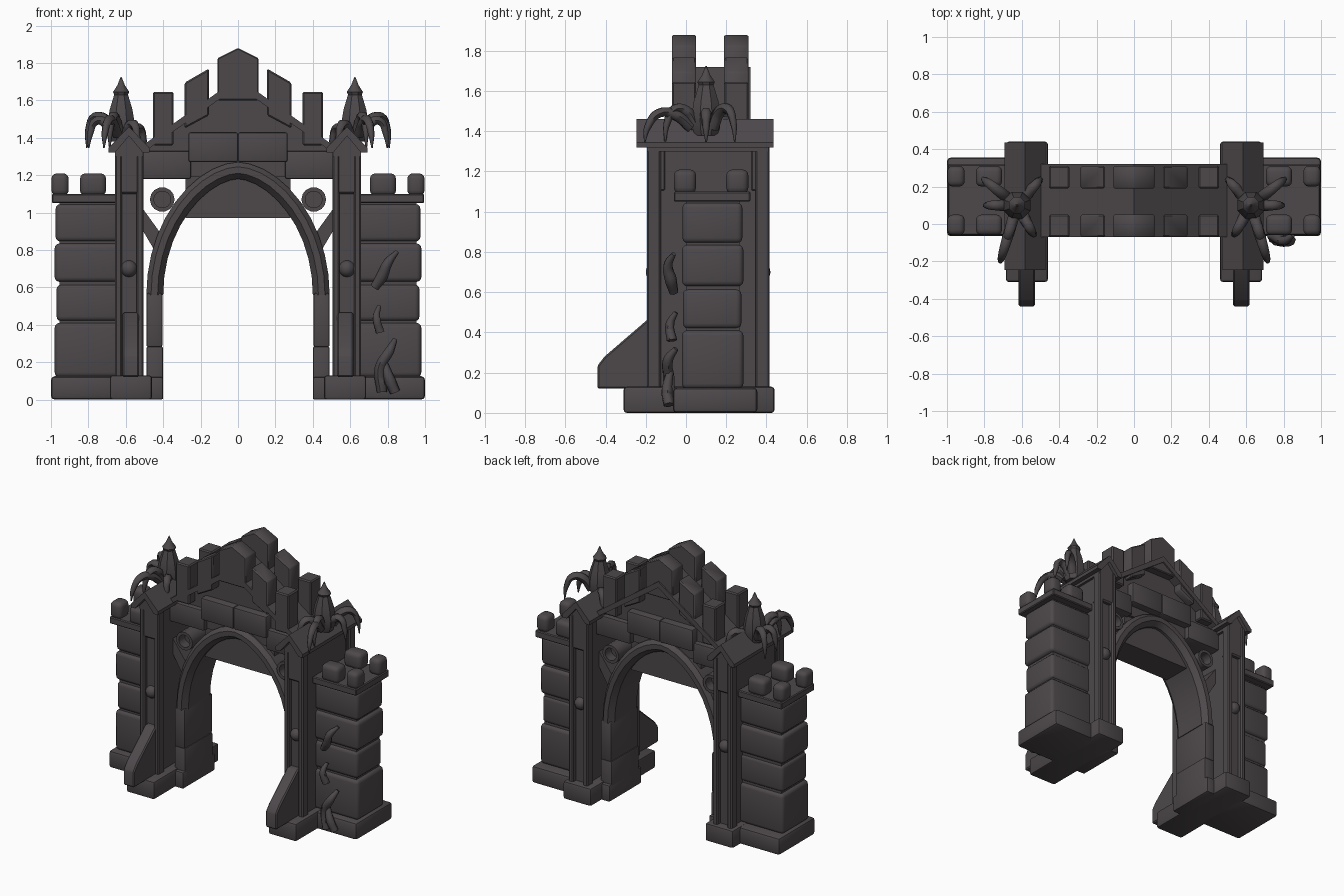
import bpy, bmesh, math
from mathutils import Vector

if "Cube" in bpy.data.objects:
    bpy.data.objects.remove(bpy.data.objects["Cube"])

stone = bpy.data.materials.new("dark_stone")
stone.diffuse_color = (0.075, 0.066, 0.071, 1)
stone.use_nodes = True
stone.node_tree.nodes["Principled BSDF"].inputs["Base Color"].default_value = stone.diffuse_color


def finish(name, bm, bevel=0.0, seg=2, angle=35):
    bmesh.ops.recalc_face_normals(bm, faces=bm.faces)
    if bevel:
        bmesh.ops.bevel(bm, geom=bm.edges[:], offset=bevel, segments=seg,
                        affect='EDGES', profile=0.5, clamp_overlap=True)
    me = bpy.data.meshes.new(name)
    bm.to_mesh(me)
    bm.free()
    me.materials.append(stone)
    for p in me.polygons:
        p.use_smooth = True
    me.set_sharp_from_angle(angle=math.radians(angle))
    ob = bpy.data.objects.new(name, me)
    bpy.context.collection.objects.link(ob)
    return ob


def prism(name, pts, a0, a1, axis='y', bevel=0.0, seg=2):
    """Extrude an outline (x,z) along y, or (y,z) along x."""
    bm = bmesh.new()
    mk = (lambda p, a: (p[0], a, p[1])) if axis == 'y' else (lambda p, a: (a, p[0], p[1]))
    lo = [bm.verts.new(mk(p, a0)) for p in pts]
    hi = [bm.verts.new(mk(p, a1)) for p in pts]
    bm.faces.new(lo)
    bm.faces.new(hi[::-1])
    for i in range(len(pts)):
        j = (i + 1) % len(pts)
        bm.faces.new((lo[i], lo[j], hi[j], hi[i]))
    return finish(name, bm, bevel, seg)


def box(name, x0, x1, y0, y1, z0, z1, bevel=0.0, seg=2):
    return prism(name, [(x0, z0), (x1, z0), (x1, z1), (x0, z1)], y0, y1, 'y', bevel, seg)


def lathe(name, prof, cx, cy, sides=8):
    """Turned shape from (radius, z) pairs."""
    bm = bmesh.new()
    rings = [[bm.verts.new((cx + r * math.cos(2 * math.pi * (k + .5) / sides),
                            cy + r * math.sin(2 * math.pi * (k + .5) / sides), z))
              for k in range(sides)] for r, z in prof]
    for a, b in zip(rings, rings[1:]):
        for k in range(sides):
            bm.faces.new((a[k], a[(k + 1) % sides], b[(k + 1) % sides], b[k]))
    bm.faces.new(rings[0])
    bm.faces.new(rings[-1])
    return finish(name, bm, angle=40)


def tube(name, pts, radii):
    """Tapered tube through points."""
    cu = bpy.data.curves.new(name, 'CURVE')
    cu.dimensions = '3D'
    cu.bevel_depth = 1.0
    cu.bevel_resolution = 1
    cu.resolution_u = 5
    cu.use_fill_caps = True
    sp = cu.splines.new('BEZIER')
    sp.bezier_points.add(len(pts) - 1)
    for bp, p, r in zip(sp.bezier_points, pts, radii):
        bp.co, bp.radius = p, r
        bp.handle_left_type = bp.handle_right_type = 'AUTO'
    tmp = bpy.data.objects.new(name + "_path", cu)
    bpy.context.collection.objects.link(tmp)
    bpy.context.view_layer.update()
    me = bpy.data.meshes.new_from_object(tmp.evaluated_get(bpy.context.evaluated_depsgraph_get()))
    bpy.data.objects.remove(tmp)
    bm = bmesh.new()
    bm.from_mesh(me)
    return finish(name, bm, angle=60)


def sx(s, a, b):
    return (a, b) if s > 0 else (-b, -a)


for s in (1, -1):
    side = "right" if s > 0 else "left"
    # Side wall: footing, stacked courses, coping, merlons
    box(side + "_wall_footing", *sx(s, .64, 1.0), -.065, .355, 0, .125, .02)
    for i, (z0, z1, g) in enumerate([(.12, .41, 0), (.42, .615, .01), (.63, .835, 0), (.845, 1.045, .005)]):
        box(f"{side}_wall_course_{i}", *sx(s, .6, .98 - g), -.02 + g / 2, .285 - g, z0, z1, .025, 3)
    box(side + "_wall_core", *sx(s, .6, .955), 0, .265, .1, 1.08)
    box(side + "_wall_coping", *sx(s, .64, .995), -.06, .32, 1.05, 1.1, .006, 1)
    for x0, x1 in ((.705, .845), (.905, .998)):
        for y0 in (-.06, .2):
            box(side + "_wall_merlon", *sx(s, x0, x1), y0, y0 + .11, 1.09, 1.21, .03, 3)

    # Pier: footing, core, corner shafts, top block
    box(side + "_pier_footing", *sx(s, .46, .685), -.31, .44, 0, .13, .015)
    box(side + "_pier_core", *sx(s, .525, .64), -.16, .38, .1, 1.36)
    for x0 in (.505, .62):
        for y0, y1 in ((-.195, -.125), (.345, .415)):
            box(side + "_pier_shaft", *sx(s, x0, x0 + .038), y0, y1, .12, 1.35, .008, 1)
    for y0, y1 in ((-.19, -.1), (.32, .41)):
        box(side + "_pier_top_block", *sx(s, .52, .645), y0, y1, 1.1, 1.36, .01, 1)
        bm = bmesh.new()
        bmesh.ops.create_uvsphere(bm, u_segments=12, v_segments=8, radius=.045)
        bmesh.ops.translate(bm, verts=bm.verts, vec=(s * .583, -.155 if y0 < 0 else .375, .7))
        finish(side + "_pier_boss", bm)

    # Gabled pier roof
    c = s * .583
    prism(side + "_pier_gable", [(c - .075, 1.3), (c + .075, 1.3), (c + .075, 1.35), (c, 1.43), (c - .075, 1.35)], -.195, .41)
    prism(side + "_pier_roof", [(c - .11, 1.32), (c - .075, 1.32), (c, 1.41), (c + .075, 1.32), (c + .11, 1.32),
                                (c + .11, 1.345), (c, 1.46), (c - .11, 1.345)], -.245, .435)

    # Sloping buttress
    prism(side + "_buttress", [(-.1, .12), (-.44, .12), (-.44, .235), (-.405, .28), (-.19, .465), (-.1, .465)],
          *sx(s, .53, .618), axis='x', bevel=.008, seg=1)

    # Finial and curled claws
    fx, fy = s * .625, .1
    lathe(side + "_finial", [(.06, 1.38), (.075, 1.42), (.078, 1.48), (.066, 1.55), (.04, 1.63), (.047, 1.645), (.022, 1.68), (.003, 1.725)], fx, fy)
    for ex, ey, h in ((.18, .14, 1.52), (-.125, .14, 1.46), (.09, -.30, 1.5), (-.09, -.16, 1.48), (.17, .0, 1.5), (.06, -.2, 1.52)):
        pts = [(fx + s * ex * t, fy + ey * t, z) for t, z in
               ((.25, 1.42), (.5, h - .02), (.78, h - .01), (.97, h - .08), (1.02, 1.345))]
        tube(side + "_claw", pts, (.03, .03, .025, .018, .004))

    # Arch jamb blocks
    for z0, z1, g in ((0, .285, 0), (.28, .57, .004)):
        box(side + "_jamb_block", *sx(s, .4 + g, .49), -.035, .285, z0, z1, .012)
    box(side + "_jamb_footing", *sx(s, .4, .5), -.06, .31, 0, .12, .01)

    # Diagonal brace between pier and arch
    prism(side + "_brace", [(s * .53, 1.05), (s * .53, .94), (s * .43, .77), (s * .4, .87)], .0, .25)

    # Hollow round drain through the spandrel
    bm = bmesh.new()
    n = 14
    rings = []
    for r, y in ((.045, .03), (.045, -.04), (.066, -.04), (.066, .29), (.045, .29), (.045, .22)):
        rings.append([bm.verts.new((s * .405 + r * math.cos(2 * math.pi * k / n), y,
                                    1.07 + r * math.sin(2 * math.pi * k / n))) for k in range(n)])
    for a, b in zip(rings, rings[1:]):
        for k in range(n):
            bm.faces.new((a[k], a[(k + 1) % n], b[(k + 1) % n], b[k]))
    bm.faces.new(rings[0])
    bm.faces.new(rings[-1])
    finish(side + "_drain", bm)

    # Lintel courses and sloping roof with merlons on both edges
    box(side + "_lintel_outer", *sx(s, .25, .53), -.035, .285, 1.18, 1.33, .012)
    box(side + "_lintel_inner", *sx(s, 0, .265), -.055, .305, 1.27, 1.43, .012)
    prism(side + "_roof_slope", [(0, 1.675), (s * .53, 1.305), (s * .53, 1.345), (0, 1.72)], -.07, .32)
    for y0 in (-.07, .19):
        prism(side + "_roof_merlon_mid", [(s * .155, 1.52), (s * .285, 1.45), (s * .285, 1.695), (s * .155, 1.77)],
              y0, y0 + .12, bevel=.008, seg=1)
        box(side + "_roof_merlon_low", *sx(s, .345, .455), y0, y0 + .12, 1.36, 1.645, .008, 1)

# Peak merlons
for y0 in (-.07, .19):
    prism("peak_merlon", [(-.11, 1.6), (.11, 1.6), (.11, 1.825), (0, 1.88), (-.11, 1.825)], y0, y0 + .12, bevel=.006, seg=1)

# Gable wall and the panel hanging behind the arch
prism("gable_wall", [(-.53, 1.19), (.53, 1.19), (.53, 1.32), (0, 1.69), (-.53, 1.32)], 0, .25)
box("arch_panel", -.28, .28, .02, .23, .97, 1.25)

# Pointed arch: chamfered section swept along the curve
N = 20
path = []
for i in range(N + 1):
    t = math.pi * i / N
    c = math.cos(t)
    path.append(Vector((math.copysign(abs(c) ** 1.15, c) * .445, .56 + .665 * math.sin(t))))
section = [(-.045, .0), (-.045, .25), (-.015, .29), (.02, .29), (.045, .26),
           (.045, -.01), (.02, -.04), (-.015, -.04)]
bm = bmesh.new()
rings = []
for i, p in enumerate(path):
    d = (path[min(i + 1, N)] - path[max(i - 1, 0)]).normalized()
    if i in (0, N):
        d = Vector((0, 1 if i == 0 else -1))
    nrm = Vector((d.y, -d.x))
    rings.append([bm.verts.new((p.x + nrm.x * o, y, p.y + nrm.y * o)) for o, y in section])
m = len(section)
for a, b in zip(rings, rings[1:]):
    for k in range(m):
        bm.faces.new((a[k], a[(k + 1) % m], b[(k + 1) % m], b[k]))
bm.faces.new(rings[0])
bm.faces.new(rings[-1])
finish("pointed_arch", bm)

# Roots creeping up the right wall
tube("root_upper", [(.85, -.06, .79), (.80, -.09, .73), (.77, -.075, .66), (.73, -.06, .6)], (.012, .026, .032, .024))
tube("root_middle", [(.755, -.05, .5), (.74, -.08, .44), (.76, -.07, .36)], (.012, .022, .026))
tube("root_lower", [(.84, -.05, .32), (.81, -.09, .26), (.76, -.085, .17), (.77, -.085, .04)], (.014, .026, .03, .028))
tube("root_fork", [(.78, -.08, .2), (.81, -.095, .11), (.84, -.085, .04)], (.02, .03, .028))
